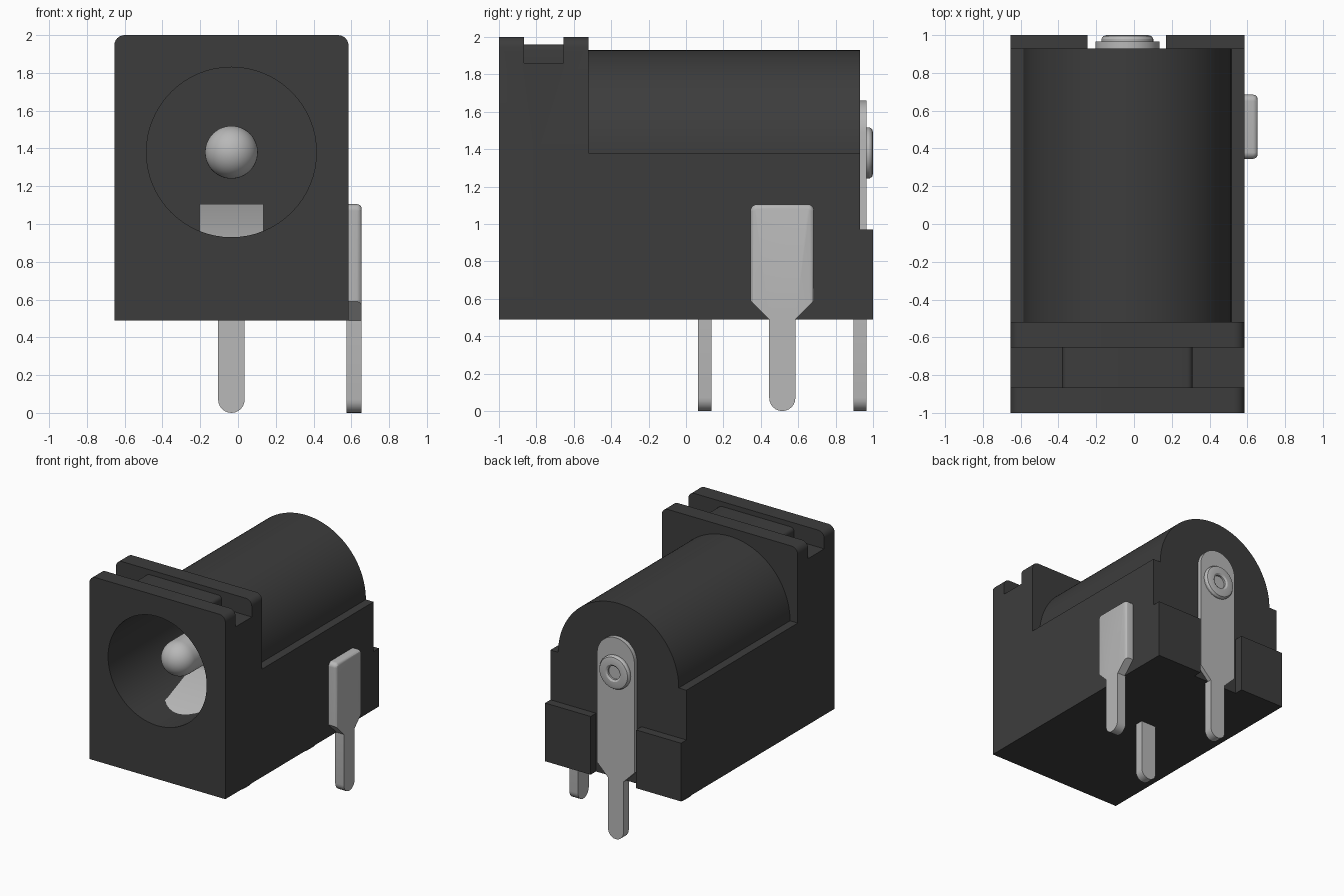
import bpy, bmesh, math
from mathutils import Vector

cube = bpy.data.objects.get("Cube")
if cube:
    bpy.data.objects.remove(cube, do_unlink=True)

CX, CZ = -0.035, 1.38      # axis of the barrel
X0, X1 = -0.655, 0.585     # housing sides


def material(name, rgb, rough):
    m = bpy.data.materials.new(name)
    m.use_nodes = True
    m.diffuse_color = (*rgb, 1)
    b = next(n for n in m.node_tree.nodes if n.type == 'BSDF_PRINCIPLED')
    b.inputs["Base Color"].default_value = (*rgb, 1)
    b.inputs["Roughness"].default_value = rough
    return m


BLACK = material("black plastic", (0.046, 0.046, 0.046), 0.6)
METAL = material("silver metal", (0.48, 0.48, 0.48), 0.4)


def finish(name, bm, mat):
    bmesh.ops.recalc_face_normals(bm, faces=bm.faces[:])
    me = bpy.data.meshes.new(name)
    bm.to_mesh(me)
    bm.free()
    me.materials.append(mat)
    ob = bpy.data.objects.new(name, me)
    bpy.context.collection.objects.link(ob)
    return ob


def arc(u, v, r, a0, a1, n):
    return [(u + r * math.cos(math.radians(a0 + (a1 - a0) * i / n)),
             v + r * math.sin(math.radians(a0 + (a1 - a0) * i / n))) for i in range(n + 1)]


def prism(name, pts, axis, a, b, mat, edge=None):
    """Extrude an outline (u, z) along x or y from a to b."""
    bm = bmesh.new()
    put = (lambda u, v: (a, u, v)) if axis == 'x' else (lambda u, v: (u, a, v))
    face = bm.faces.new([bm.verts.new(put(u, v)) for u, v in pts])
    new = bmesh.ops.extrude_face_region(bm, geom=[face])['geom']
    step = Vector((b - a, 0, 0)) if axis == 'x' else Vector((0, b - a, 0))
    moved = [v for v in new if isinstance(v, bmesh.types.BMVert)]
    bmesh.ops.translate(bm, verts=moved, vec=step)
    if edge:  # soften the outer rim above a given height
        rim = [e for e in bm.edges if all(v in moved and v.co.z > edge for v in e.verts)]
        bmesh.ops.bevel(bm, geom=rim, offset=0.025, segments=3, affect='EDGES', profile=0.5)
    return finish(name, bm, mat)


def box(name, x0, x1, y0, y1, z0, z1, mat=BLACK):
    return prism(name, [(x0, z0), (x1, z0), (x1, z1), (x0, z1)], 'y', y0, y1, mat)


def lathe(name, profile, mat, steps=48):
    """Revolve (radius, y) points about the barrel axis."""
    bm = bmesh.new()
    vs = [bm.verts.new((CX + r, y, CZ)) for r, y in profile]
    es = [bm.edges.new(p) for p in zip(vs, vs[1:])]
    bmesh.ops.spin(bm, geom=vs + es, cent=(CX, 0, CZ), axis=(0, 1, 0),
                   angle=2 * math.pi, steps=steps, use_merge=True)
    bmesh.ops.remove_doubles(bm, verts=bm.verts[:], dist=1e-4)
    return finish(name, bm, mat)


def combine(target, tool, operation):
    mod = target.modifiers.new("cut", 'BOOLEAN')
    mod.operation, mod.object, mod.solver = operation, tool, 'EXACT'
    bpy.context.view_layer.objects.active = target
    bpy.ops.object.modifier_apply(modifier=mod.name)
    bpy.data.objects.remove(tool, do_unlink=True)


# Housing: lower block, barrel and front flange in one piece
housing = box("housing", X0, X1, -0.8, 0.93, 0.49, CZ)
barrel = prism("barrel", arc(CX, CZ, 0.55, 0, 180, 64) + [(CX - 0.55, 0.9), (CX + 0.55, 0.9)],
               'y', -0.75, 0.93, BLACK)
combine(housing, barrel, 'UNION')
flange = prism("flange", [(X0, 0.49), (X1, 0.49)] + arc(X1 - 0.055, 1.945, 0.055, 0, 90, 6)
               + arc(X0 + 0.055, 1.945, 0.055, 90, 180, 6), 'y', -1, -0.52, BLACK)
combine(housing, flange, 'UNION')

# Groove across the flange top, then the socket bore
combine(housing, box("groove", -1, 1, -0.865, -0.655, 1.86, 2.2), 'DIFFERENCE')
bore = prism("bore", arc(CX, CZ, 0.45, 0, 360 - 5.625, 63), 'y', -1.2, 0.8, BLACK)
combine(housing, bore, 'DIFFERENCE')

# Raised ridge in the groove
prism("groove_ridge", [(-0.38, 1.85), (0.31, 1.85)] + arc(0.28, 1.93, 0.03, 0, 90, 4)
      + arc(-0.35, 1.93, 0.03, 90, 180, 4), 'y', -0.865, -0.655, BLACK)

# Rear guides either side of the back terminal
box("rear_guide_right", X0, -0.245, 0.92, 1.0, 0.49, 0.97)
box("rear_guide_left", 0.17, X1, 0.92, 1.0, 0.49, 0.97)


def terminal(c, top, r):
    """Wide blade tapering to a narrow leg with a round tip."""
    return (arc(c, 0.07, 0.07, 180, 360, 12) + [(c + 0.07, 0.49), (c + 0.17, 0.59)]
            + arc(c + 0.17 - r, top - r, r, 0, 90, 12)
            + arc(c - 0.17 + r, top - r, r, 90, 180, 12)
            + [(c - 0.17, 0.59), (c - 0.07, 0.49)])


# Solder terminals
prism("side_terminal", terminal(0.515, 1.105, 0.035), 'x', 0.575, 0.655, METAL, edge=0.58)
prism("back_terminal", terminal(CX, 1.66, 0.1695), 'y', 0.895, 0.965, METAL)
prism("middle_terminal", arc(CX, 0.07, 0.07, 180, 360, 12) + [(CX + 0.07, 0.6), (CX - 0.07, 0.6)],
      'y', 0.065, 0.135, METAL)

# Centre pin with domed tip, and its riveted rear end
dome = [(0.14 * math.sin(math.radians(a)), -0.71 - 0.14 * math.cos(math.radians(a)))
        for a in range(0, 91, 9)]
lathe("center_pin", dome + [(0.14, 0.85), (0, 0.85)], METAL)
lathe("rivet", [(0, 0.975), (0.055, 0.975), (0.055, 0.99), (0.07, 1.0), (0.11, 1.0),
                (0.128, 0.995), (0.137, 0.98), (0.137, 0.95), (0, 0.95)], METAL)

# Bent spring contact rising from the floor of the bore
prism("spring_contact", [(-0.75, 0.925), (-0.32, 1.105), (-0.24, 1.105), (0.135, 0.9),
                         (0.135, 0.84), (0.08, 0.84), (-0.26, 1.05), (-0.31, 1.05), (-0.73, 0.88)],
      'x', -0.205, 0.135, METAL)

# Smooth rounded surfaces, keep hard edges crisp
bpy.ops.object.select_all(action='DESELECT')
for ob in bpy.context.collection.objects:
    if ob.type == 'MESH':
        ob.select_set(True)
        bpy.context.view_layer.objects.active = ob
bpy.ops.object.shade_smooth_by_angle(angle=math.radians(30))
